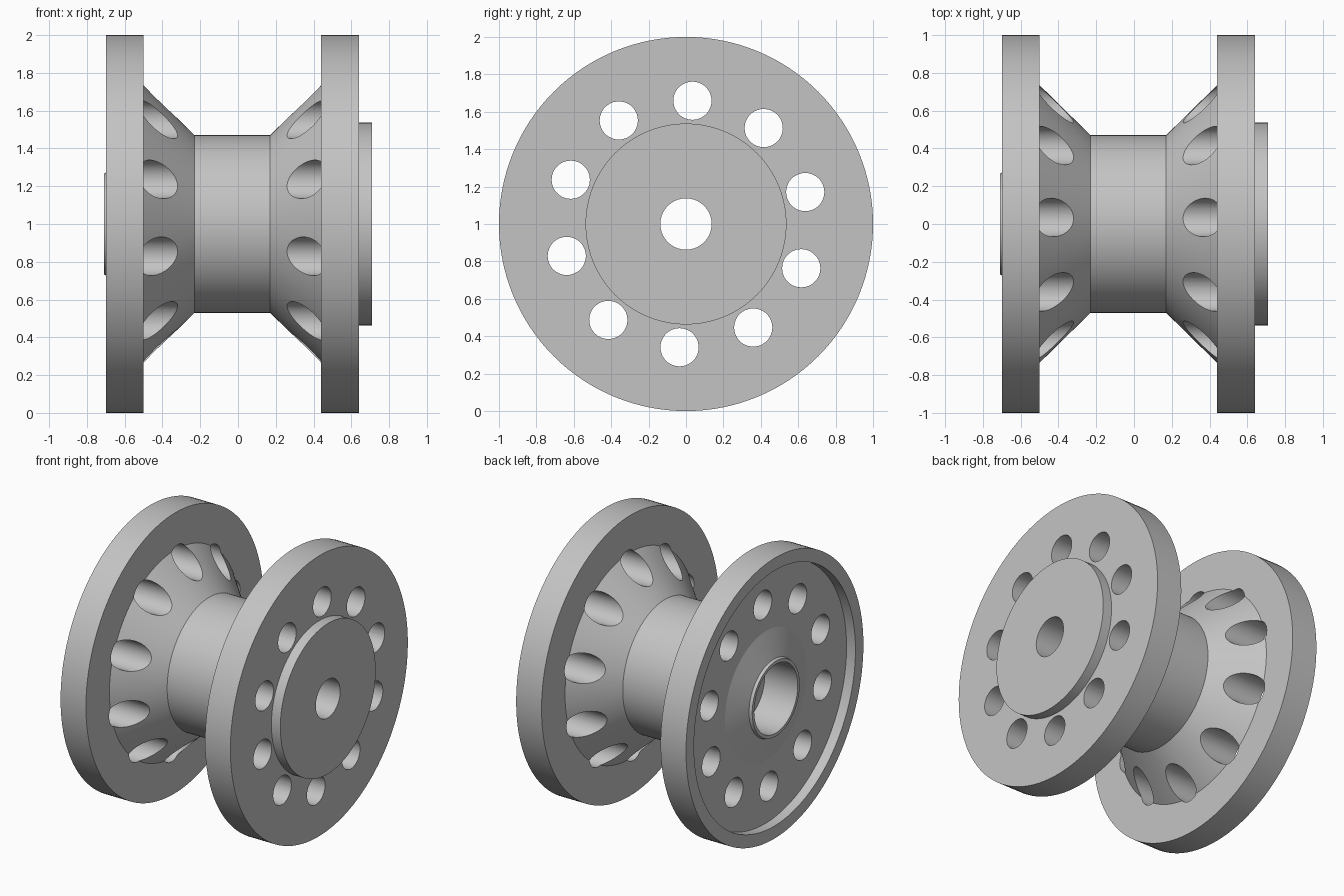
import bpy, bmesh
from math import radians, sin, cos, pi
from mathutils import Matrix, Vector

cube = bpy.data.objects.get("Cube")
if cube:
    bpy.data.objects.remove(cube, do_unlink=True)

SEGMENTS = 128
HOLES = 10
AXIS_Z = 1.0

# Single matte grey
grey = bpy.data.materials.new("plain grey")
grey.use_nodes = True
colour = (0.55, 0.55, 0.55, 1)
grey.diffuse_color = colour
grey.node_tree.nodes["Principled BSDF"].inputs["Base Color"].default_value = colour


def make_object(name, bm):
    mesh = bpy.data.meshes.new(name)
    bm.to_mesh(mesh)
    bm.free()
    mesh.materials.append(grey)
    obj = bpy.data.objects.new(name, mesh)
    bpy.context.collection.objects.link(obj)
    return obj


def lathe(name, profile):
    """Revolve a closed (x, radius) outline around the spool axis."""
    bm = bmesh.new()
    verts = [bm.verts.new((x, 0, AXIS_Z + r)) for x, r in profile]
    edges = [bm.edges.new((verts[i - 1], verts[i])) for i in range(len(verts))]
    bmesh.ops.spin(bm, geom=verts + edges, cent=(0, 0, AXIS_Z), axis=(1, 0, 0),
                   angle=2 * pi, steps=SEGMENTS, use_duplicate=False)
    bmesh.ops.remove_doubles(bm, verts=bm.verts, dist=0.0005)
    bmesh.ops.recalc_face_normals(bm, faces=bm.faces)
    return make_object(name, bm)


# Spool: flanges, cones, barrel, boss, bore and the recessed end
spool = lathe("spool_body", [
    (0.71, 0.137), (0.71, 0.537),                   # round boss
    (0.64, 0.537), (0.64, 1.0), (0.44, 1.0),        # right-hand flange
    (0.44, 0.735), (0.17, 0.47),                    # cone
    (-0.23, 0.47), (-0.50, 0.735),                  # barrel, cone
    (-0.50, 1.0), (-0.70, 1.0), (-0.70, 0.91),      # left-hand flange
    (-0.63, 0.91), (-0.63, 0.46),                   # recess floor
    (-0.69, 0.275), (-0.71, 0.268), (-0.71, 0.245), # hub collar
    (-0.45, 0.245), (-0.45, 0.137),                 # counterbore
])

# Ring of lightening holes running through both flanges
bm = bmesh.new()
for i in range(HOLES):
    a = radians(3) + 2 * pi * i / HOLES
    place = Matrix.Translation(Vector((0, 0.66 * sin(a), AXIS_Z + 0.66 * cos(a))))
    bmesh.ops.create_cone(bm, cap_ends=True, segments=48, radius1=0.102,
                          radius2=0.102, depth=2,
                          matrix=place @ Matrix.Rotation(pi / 2, 4, 'Y'))
cutter = make_object("hole_cutter", bm)
cutter.hide_render = True

cut = spool.modifiers.new("holes", 'BOOLEAN')
cut.operation = 'DIFFERENCE'
cut.solver = 'EXACT'
cut.object = cutter

bpy.ops.object.select_all(action='DESELECT')
spool.select_set(True)
bpy.context.view_layer.objects.active = spool
bpy.ops.object.modifier_apply(modifier=cut.name)
bpy.data.objects.remove(cutter, do_unlink=True)
bpy.ops.object.shade_smooth_by_angle(angle=radians(15))
